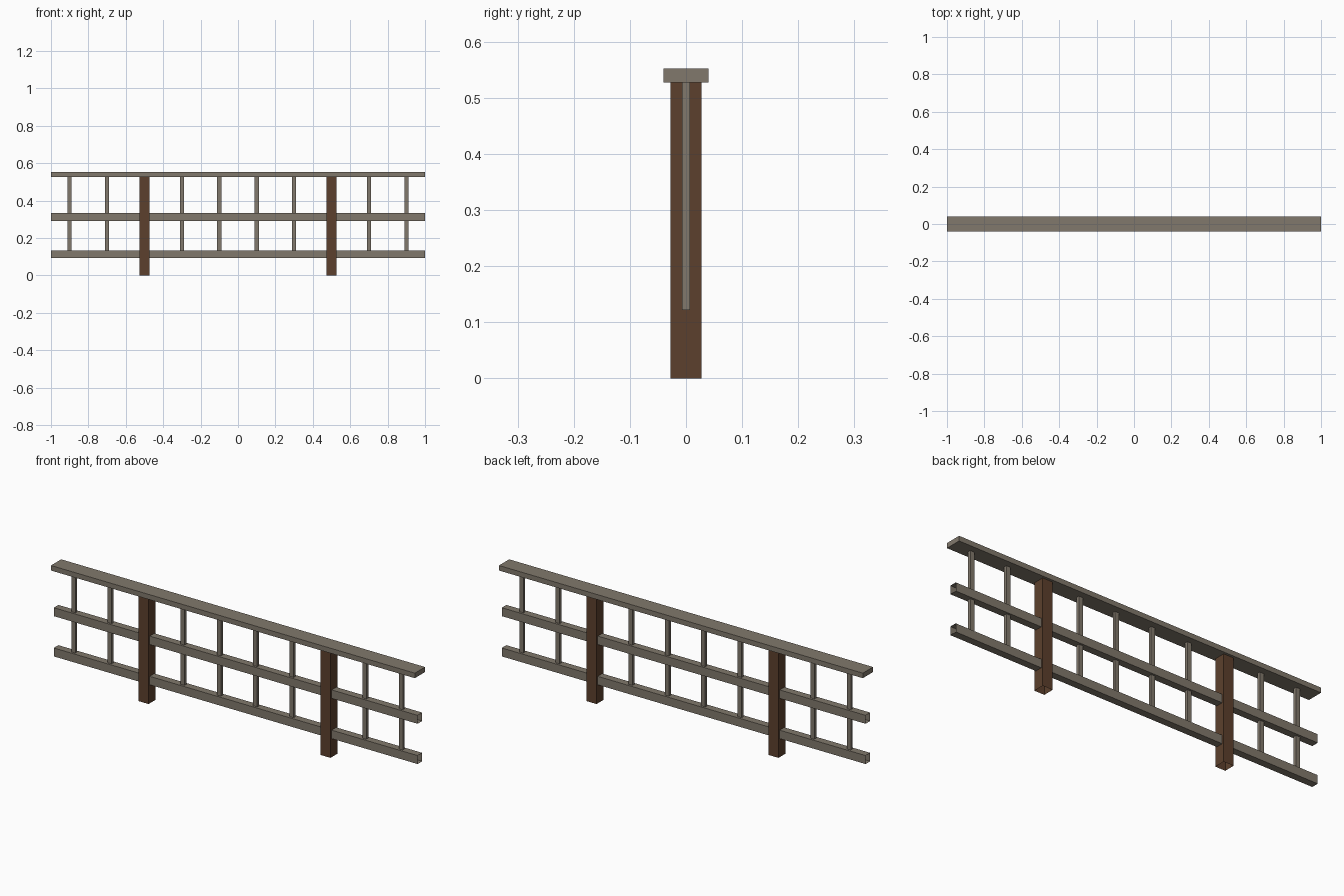
import bpy
import bmesh

if "Cube" in bpy.data.objects:
    bpy.data.objects.remove(bpy.data.objects["Cube"])


def material(name, rgb):
    m = bpy.data.materials.new(name)
    m.diffuse_color = (*rgb, 1)
    m.use_nodes = True
    m.node_tree.nodes["Principled BSDF"].inputs["Base Color"].default_value = m.diffuse_color
    return m


WOOD = material("weathered wood", (0.22, 0.19, 0.15))
DARK = material("dark brown wood", (0.107, 0.051, 0.026))


def beam(name, mat, size, centre, open_axis=None):
    """Box board; the two end faces along open_axis are left off."""
    bm = bmesh.new()
    bmesh.ops.create_cube(bm, size=1)
    if open_axis is not None:
        ends = [f for f in bm.faces if abs(f.normal[open_axis]) > 0.5]
        bmesh.ops.delete(bm, geom=ends, context='FACES_ONLY')
    for v in bm.verts:
        v.co = [v.co[i] * size[i] + centre[i] for i in range(3)]
    mesh = bpy.data.meshes.new(name)
    bm.to_mesh(mesh)
    bm.free()
    mesh.materials.append(mat)
    ob = bpy.data.objects.new(name, mesh)
    bpy.context.collection.objects.link(ob)
    return ob


CAP_BOTTOM, CAP_TOP = 0.527, 0.552

# flat handrail on top
beam("handrail", WOOD, (2, 0.08, CAP_TOP - CAP_BOTTOM),
     (0, 0, (CAP_TOP + CAP_BOTTOM) / 2))

# horizontal rails, hollow at the ends
for name, z in (("lower_rail", 0.113), ("middle_rail", 0.313)):
    beam(name, WOOD, (2, 0.036, 0.042), (0, 0, z), open_axis=0)

# posts and thin balusters, mirrored left and right
for side, s in (("left", -1), ("right", 1)):
    beam(f"{side}_post", DARK, (0.055, 0.055, CAP_BOTTOM),
         (s * 0.5, 0, CAP_BOTTOM / 2), open_axis=2)
    for i, x in enumerate((0.1, 0.3, 0.7, 0.9)):
        beam(f"{side}_baluster_{i + 1}", WOOD, (0.022, 0.015, CAP_BOTTOM - 0.122),
             (s * x, 0, (CAP_BOTTOM + 0.122) / 2), open_axis=2)
